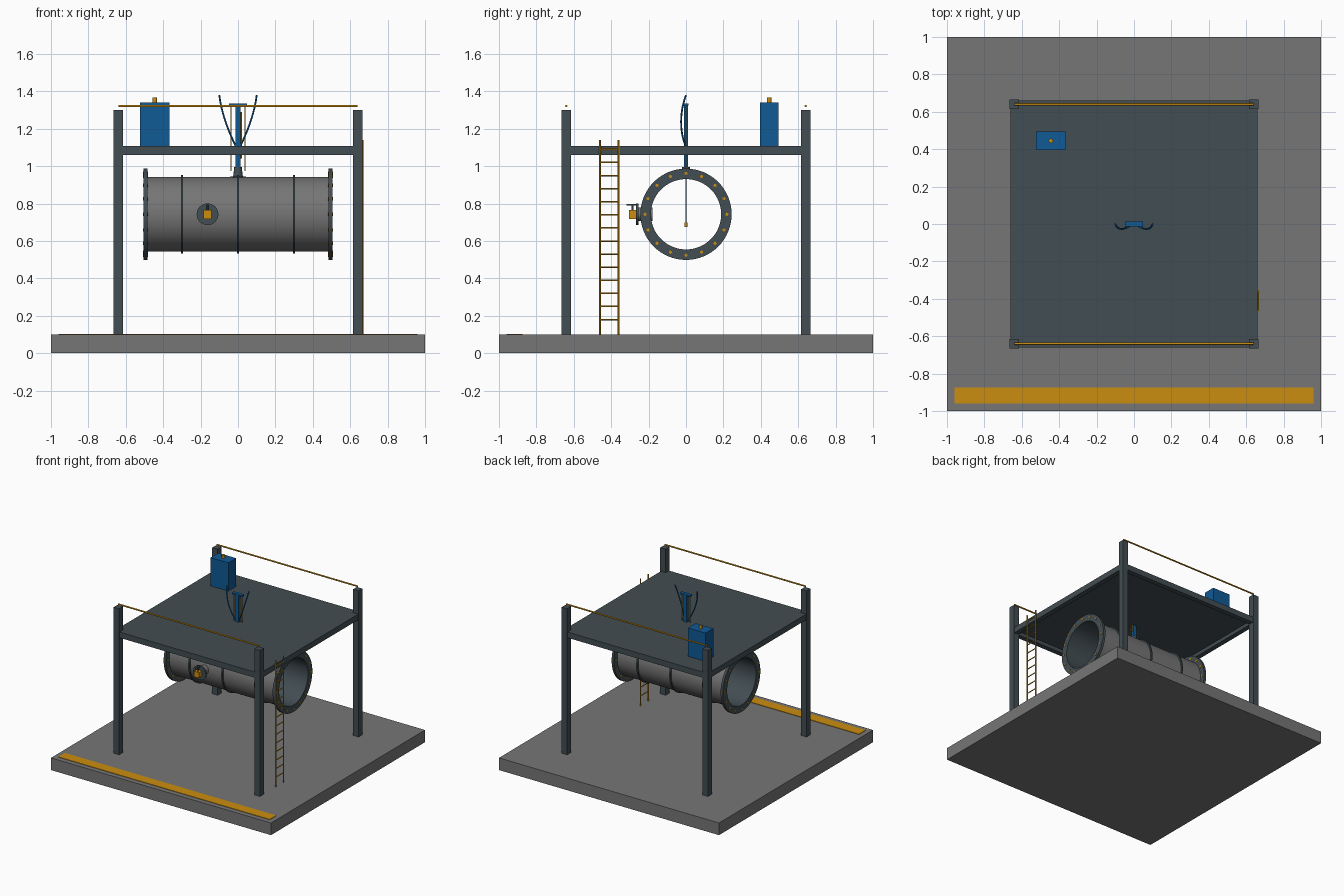
import bpy, bmesh, math
from mathutils import Vector

if "Cube" in bpy.data.objects:
    bpy.data.objects.remove(bpy.data.objects["Cube"])


def material(name, rgb):
    m = bpy.data.materials.new(name)
    m.use_nodes = True
    m.diffuse_color = (*rgb, 1)
    m.node_tree.nodes["Principled BSDF"].inputs["Base Color"].default_value = (*rgb, 1)
    return m


concrete = material("concrete grey", (0.18, 0.18, 0.18))
steel = material("slate steel", (0.055, 0.075, 0.085))
shell = material("pipe grey", (0.18, 0.18, 0.18))
gold = material("safety yellow", (0.6, 0.27, 0.005))
blue = material("equipment blue", (0.005, 0.1, 0.3))


def finish(ob, name, mat, smooth=False):
    ob.name = name
    ob.data.materials.append(mat)
    if smooth:
        bpy.ops.object.select_all(action="DESELECT")
        ob.select_set(True)
        bpy.context.view_layer.objects.active = ob
        bpy.ops.object.shade_smooth_by_angle(angle=math.radians(35))
    return ob


def box(name, mat, lo, hi):
    lo, hi = Vector(lo), Vector(hi)
    bpy.ops.mesh.primitive_cube_add(size=1, location=(lo + hi) / 2)
    ob = bpy.context.object
    for v in ob.data.vertices:
        v.co *= hi - lo
    return finish(ob, name, mat)


def rod(name, mat, a, b, r, sides=12, r2=None):
    a, b = Vector(a), Vector(b)
    bpy.ops.mesh.primitive_cone_add(vertices=sides, radius1=r, radius2=r if r2 is None else r2,
                                    depth=(b - a).length, location=(a + b) / 2)
    ob = bpy.context.object
    ob.rotation_euler = (b - a).to_track_quat("Z", "Y").to_euler()
    return finish(ob, name, mat, sides > 6)


def tube(name, mat, x0, x1, outer, inner, z, sides=64, lining=None):
    """Hollow ring along x with flat annular ends."""
    bm = bmesh.new()
    loops = []
    for x, r in ((x0, outer), (x1, outer), (x1, inner), (x0, inner)):
        loops.append([bm.verts.new((x, r * math.sin(i * math.tau / sides),
                                    z + r * math.cos(i * math.tau / sides))) for i in range(sides)])
    for k in range(4):
        a, b = loops[k], loops[(k + 1) % 4]
        for i in range(sides):
            j = (i + 1) % sides
            f = bm.faces.new((a[i], a[j], b[j], b[i]))
            f.material_index = 1 if lining and k == 2 else 0
    bmesh.ops.recalc_face_normals(bm, faces=bm.faces)
    me = bpy.data.meshes.new(name)
    bm.to_mesh(me)
    bm.free()
    ob = bpy.data.objects.new(name, me)
    bpy.context.collection.objects.link(ob)
    finish(ob, name, mat, True)
    if lining:
        me.materials.append(lining)
    return ob


# Ground slab and warning stripe
box("base_slab", concrete, (-1, -1, 0), (1, 1, 0.1))
box("warning_stripe", gold, (-0.96, -0.96, 0.1), (0.96, -0.875, 0.104))

# Columns, perimeter beams, deck and handrails
for s, side in ((-1, "right"), (1, "left")):
    for t, end in ((-1, "front"), (1, "back")):
        x, y = s * 0.64, t * 0.64
        box(f"column_{end}_{side}", steel, (x - 0.025, y - 0.025, 0.1), (x + 0.025, y + 0.025, 1.3))
    box(f"beam_{side}", steel, (s * 0.64 - 0.02, -0.615, 1.06), (s * 0.64 + 0.02, 0.615, 1.1))
for t, end in ((-1, "front"), (1, "back")):
    box(f"beam_{end}", steel, (-0.615, t * 0.64 - 0.02, 1.06), (0.615, t * 0.64 + 0.02, 1.1))
    rod(f"handrail_{end}", gold, (-0.64, t * 0.64, 1.322), (0.64, t * 0.64, 1.322), 0.006)
box("deck", steel, (-0.66, -0.66, 1.09), (0.66, 0.66, 1.107))

# Pipe with stiffening ribs
AXIS = 0.743
tube("pipe_shell", shell, -0.49, 0.49, 0.2, 0.188, AXIS, lining=steel)
for x in (-0.3, 0, 0.3):
    tube("pipe_rib", steel, x - 0.006, x + 0.006, 0.21, 0.195, AXIS)

# End flanges with bolt circles
for s, side in ((-1, "right"), (1, "left")):
    tube(f"flange_{side}", steel, s * 0.495 - 0.01, s * 0.495 + 0.01, 0.244, 0.188, AXIS)
    for i in range(16):
        a = i * math.tau / 16
        y, z = 0.219 * math.sin(a), AXIS + 0.219 * math.cos(a)
        rod(f"flange_bolt_{side}", gold, (s * 0.482, y, z), (s * 0.509, y, z), 0.009, 6)

# Side nozzle with valve
VX = -0.163
rod("nozzle", shell, (VX, -0.18, AXIS), (VX, -0.255, AXIS), 0.036, 24)
rod("nozzle_flange", steel, (VX, -0.255, AXIS), (VX, -0.268, AXIS), 0.058, 32)
box("valve_body", gold, (VX - 0.022, -0.306, AXIS - 0.024), (VX + 0.022, -0.268, AXIS + 0.022))
rod("valve_stem", steel, (VX, -0.287, AXIS + 0.02), (VX, -0.287, 0.796), 0.005)
box("valve_handle", steel, (VX - 0.006, -0.318, 0.79), (VX + 0.006, -0.262, 0.797))

# Instrument mount, blue mast and crossbar
rod("mount_saddle", steel, (0, 0, 0.938), (0, 0, 0.946), 0.042, 24)
rod("mount_neck", steel, (0, 0, 0.946), (0, 0, 0.995), 0.026, 24, 0.02)
box("mast", blue, (-0.013, -0.012, 0.99), (0.013, 0.012, 1.33))
box("mast_crossbar", blue, (-0.047, -0.014, 1.325), (0.047, 0.014, 1.336))
rod("mast_conduit", gold, (0.018, 0, 1.04), (0.018, 0, 1.29), 0.004, 8)
for s, side in ((-1, "right"), (1, "left")):
    rod(f"guide_rod_{side}", gold, (s * 0.037, 0, 0.975), (s * 0.037, 0, 1.325), 0.003, 8)

# Probe hanging inside the pipe
rod("probe_line", steel, (0, 0, 0.69), (0, 0, 0.94), 0.004, 8)
rod("probe_tip", gold, (0, 0, 0.675), (0, 0, 0.7), 0.008, 12)

# Curved hoses beside the mast
for s, side in ((-1, "right"), (1, "left")):
    cu = bpy.data.curves.new(f"hose_{side}", "CURVE")
    cu.dimensions = "3D"
    cu.bevel_depth = 0.005
    cu.bevel_resolution = 2
    cu.use_fill_caps = True
    sp = cu.splines.new("BEZIER")
    sp.bezier_points.add(1)
    top, bottom = sp.bezier_points
    top.co, bottom.co = (s * 0.1, 0, 1.38), (s * 0.01, 0, 1.105)
    top.handle_right, bottom.handle_left = (s * 0.09, -0.035, 1.29), (s * 0.05, -0.035, 1.18)
    top.handle_left, bottom.handle_right = top.co, bottom.co
    ob = bpy.data.objects.new(f"hose_{side}", cu)
    bpy.context.collection.objects.link(ob)
    cu.materials.append(blue)

# Control cabinet with beacon
box("control_cabinet", blue, (-0.525, 0.395, 1.107), (-0.365, 0.495, 1.34))
rod("cabinet_beacon", gold, (-0.445, 0.445, 1.34), (-0.445, 0.445, 1.366), 0.012, 16)

# Access ladder on the left side
for y in (-0.46, -0.36):
    rod("ladder_rail", gold, (0.665, y, 0.1), (0.665, y, 1.14), 0.005, 8)
for i in range(14):
    z = 0.18 + i * 0.07
    rod("ladder_rung", gold, (0.665, -0.46, z), (0.665, -0.36, z), 0.004, 8)
